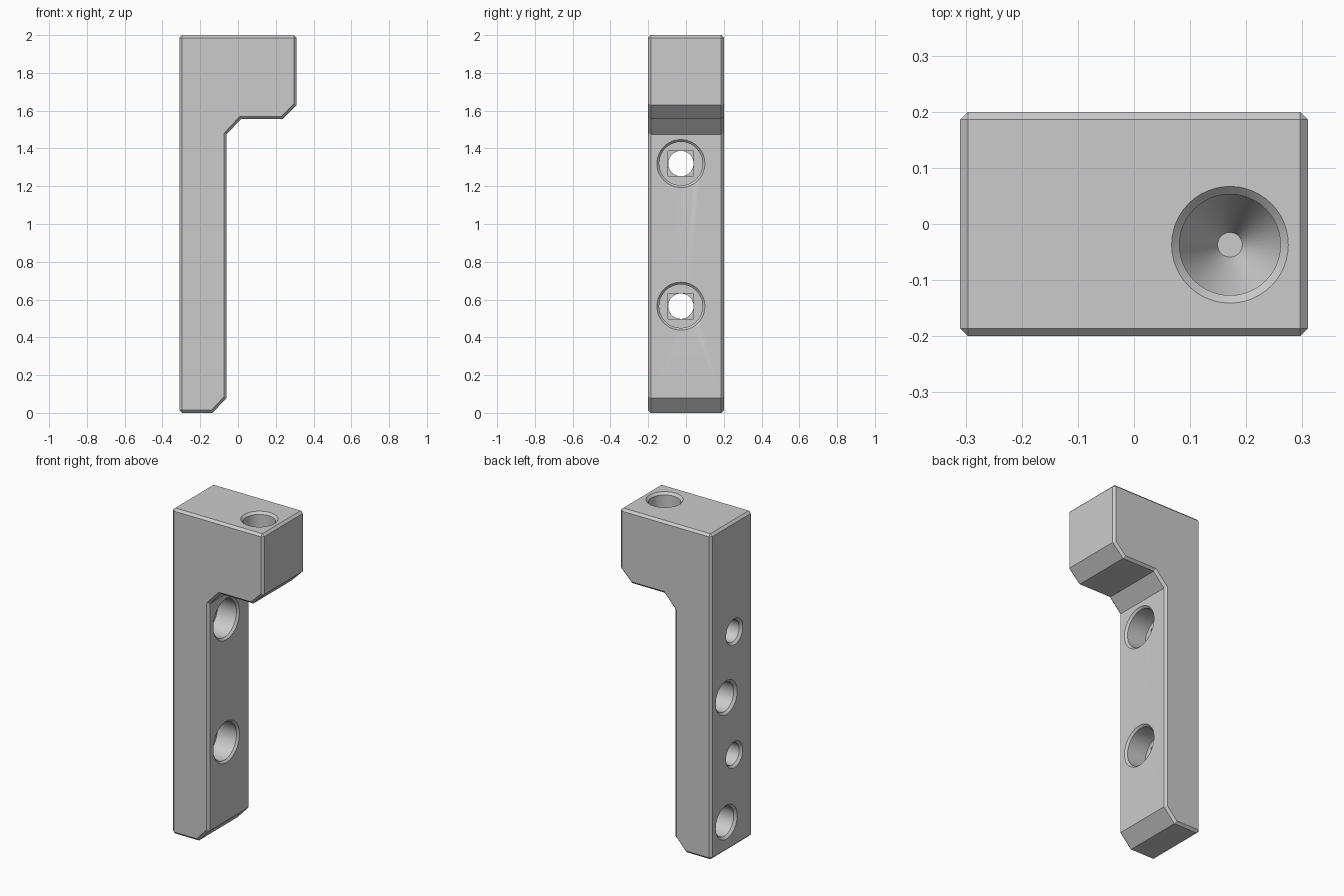
import bpy, bmesh, math
from mathutils import Matrix, Vector

cube = bpy.data.objects.get("Cube")
if cube:
    bpy.data.objects.remove(cube, do_unlink=True)

grey = bpy.data.materials.new("light grey")
grey.use_nodes = True
grey.diffuse_color = (0.6, 0.6, 0.6, 1)
grey.node_tree.nodes["Principled BSDF"].inputs["Base Color"].default_value = (0.6, 0.6, 0.6, 1)


def make_object(name, bm):
    bmesh.ops.recalc_face_normals(bm, faces=bm.faces)
    mesh = bpy.data.meshes.new(name)
    bm.to_mesh(mesh)
    bm.free()
    mesh.materials.append(grey)
    obj = bpy.data.objects.new(name, mesh)
    bpy.context.collection.objects.link(obj)
    return obj


def lathe_cutter(name, profile, origin, direction, sides=48):
    """Closed solid from (depth, radius) rings, sunk along a direction."""
    bm = bmesh.new()
    rings = []
    for depth, radius in profile:
        angles = [2 * math.pi * i / sides for i in range(sides)]
        rings.append([bm.verts.new((radius * math.cos(a), radius * math.sin(a), depth)) for a in angles])
    for a, b in zip(rings, rings[1:]):
        for i in range(sides):
            j = (i + 1) % sides
            bm.faces.new((a[i], a[j], b[j], b[i]))
    bm.faces.new(rings[0])
    bm.faces.new(rings[-1])
    turn = Vector((0, 0, 1)).rotation_difference(Vector(direction)).to_matrix().to_4x4()
    bm.transform(Matrix.Translation(origin) @ turn)
    return make_object(name, bm)


# Bracket body: side profile extruded through the depth
outline = [(-.31, 0), (-.135, 0), (-.06, .08), (-.06, 1.475), (.015, 1.555),
           (.235, 1.555), (.31, 1.63), (.31, 2), (-.31, 2)]
bm = bmesh.new()
front = bm.faces.new([bm.verts.new((x, -.2, z)) for x, z in outline])
back = bmesh.ops.extrude_face_region(bm, geom=[front])
bmesh.ops.translate(bm, vec=(0, .4, 0), verts=[v for v in back["geom"] if isinstance(v, bmesh.types.BMVert)])
body = make_object("bracket_body", bm)

# Small chamfer on square edges only
bevel = body.modifiers.new("edge_chamfer", "BEVEL")
bevel.width = .014
bevel.segments = 1
bevel.limit_method = "ANGLE"
bevel.angle_limit = math.radians(60)

# Hole cutters
cutters = []
screw = [(-.01, .137), (0, .127), (.012, .115), (.14, .115), (.14, .067),
         (.236, .067), (.25, .081), (.26, .091)]
socket = [(-.01, .114), (0, .104), (.014, .09), (.13, .09)]
for z in (1.32, .565):
    cutters.append(lathe_cutter("screw_hole_cutter", screw, (-.06, -.027, z), (-1, 0, 0)))
    # Shallow square step at the foot of the counterbore
    bm = bmesh.new()
    bmesh.ops.create_cube(bm, size=.134)
    bm.transform(Matrix.Translation((-.149, -.027, z)))
    cutters.append(make_object("square_step_cutter", bm))
for z in (.945, .18):
    cutters.append(lathe_cutter("side_socket_cutter", socket, (-.31, .05, z), (1, 0, 0)))
cutters.append(lathe_cutter("top_socket_cutter", socket + [(.27, .022)], (.171, -.037, 2), (0, 0, -1)))

for cutter in cutters:
    cutter.hide_render = True
    cut = body.modifiers.new(cutter.name, "BOOLEAN")
    cut.object = cutter
    cut.operation = "DIFFERENCE"
    cut.solver = "EXACT"

# Bake the cuts, drop the cutters and shade
bpy.ops.object.select_all(action="DESELECT")
body.select_set(True)
bpy.context.view_layer.objects.active = body
for name in [m.name for m in body.modifiers]:
    bpy.ops.object.modifier_apply(modifier=name)
for cutter in cutters:
    bpy.data.objects.remove(cutter, do_unlink=True)
bpy.ops.object.shade_smooth_by_angle(angle=math.radians(25))
